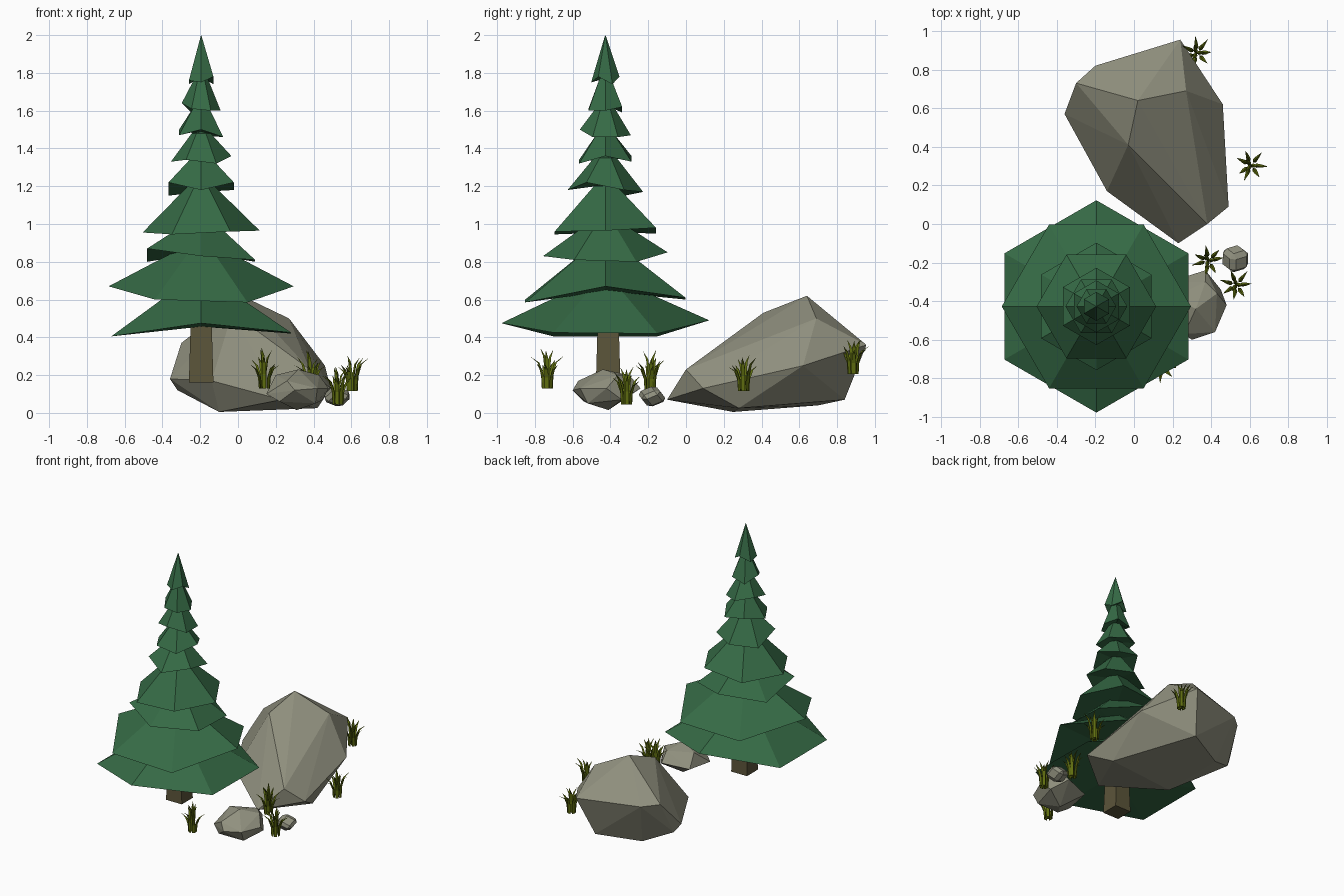
import bpy, bmesh, random
from math import sin, cos, pi, radians
from mathutils import Vector, Matrix, Euler

if "Cube" in bpy.data.objects:
    bpy.data.objects.remove(bpy.data.objects["Cube"])

random.seed(4)


def material(name, rgb):
    m = bpy.data.materials.new(name)
    m.diffuse_color = (*rgb, 1)
    m.use_nodes = True
    m.node_tree.nodes["Principled BSDF"].inputs["Base Color"].default_value = m.diffuse_color
    return m


GREEN = material("needle_green", (0.036, 0.145, 0.06))
BARK = material("bark_brown", (0.105, 0.09, 0.042))
STONE = material("stone", (0.28, 0.28, 0.21))
GRASS = material("grass_green", (0.115, 0.155, 0.005))


def finish(bm, name, mat):
    bmesh.ops.recalc_face_normals(bm, faces=bm.faces)
    mesh = bpy.data.meshes.new(name)
    bm.to_mesh(mesh)
    bm.free()
    mesh.materials.append(mat)
    ob = bpy.data.objects.new(name, mesh)
    bpy.context.collection.objects.link(ob)
    return ob


def bridge(bm, a, b):
    n = len(a)
    for i in range(n):
        bm.faces.new((a[i], a[(i + 1) % n], b[(i + 1) % n], b[i]))


def fan(bm, ring, tip):
    v = bm.verts.new(tip)
    for i in range(len(ring)):
        bm.faces.new((ring[i], ring[(i + 1) % len(ring)], v))


TX, TY = -0.195, -0.427


# Hexagonal branch tier: drooping rim, sloping top, recessed underside
def tier(name, r, phase, rim_z, r_top, z_top):
    bm = bmesh.new()
    rim, top = [], []
    for i in range(6):
        a = radians(phase + 60 * i)
        rim.append(bm.verts.new((TX + r * cos(a), TY + r * sin(a), rim_z[i])))
        top.append(bm.verts.new((TX + r_top * cos(a), TY + r_top * sin(a), z_top)))
    bridge(bm, rim, top)
    mean = sum(rim_z) / 6
    fan(bm, rim, (TX, TY, mean + 0.02))
    fan(bm, top, (TX, TY, z_top + (0.01 if r_top > 0.01 else 0.003)))
    finish(bm, name, GREEN)


# radius, first corner angle, rim heights counter-clockwise, top radius, top height
TIERS = [
    (0.55, 30, (.42, .49, .405, .405, .475, .425), .10, .69),
    (0.49, 0, (.67, .61, .60, .67, .60, .585), .09, .88),
    (0.33, 30, (.80, .85, .80, .87, .83, .81), .08, 1.01),
    (0.31, 0, (.965, .98, .95, .955, .945, .96), .07, 1.20),
    (0.20, 30, (1.18, 1.17, 1.15, 1.22, 1.18, 1.22), .06, 1.35),
    (0.16, 0, (1.36, 1.33, 1.36, 1.33, 1.34, 1.32), .05, 1.48),
    (0.135, 30, (1.46, 1.47, 1.50, 1.47, 1.50, 1.46), .045, 1.62),
    (0.103, 0, (1.60, 1.62, 1.59, 1.64, 1.61, 1.60), .035, 1.77),
    (0.075, 30, (1.74, 1.78, 1.74, 1.76, 1.75, 1.78), .002, 1.997),
]
for k, t in enumerate(TIERS):
    tier(f"branch_tier_{k + 1}", *t)

# Square tapering trunk
bm = bmesh.new()
rings = [[bm.verts.new((TX + sx * h, TY + 0.015 + sy * h, z))
          for sx, sy in ((1, 1), (-1, 1), (-1, -1), (1, -1))]
         for h, z in ((.065, .16), (.055, .5), (.025, 1.25))]
bridge(bm, rings[0], rings[1])
bridge(bm, rings[1], rings[2])
bm.faces.new(rings[0])
bm.faces.new(rings[2])
finish(bm, "trunk", BARK)


# Faceted rocks: convex hulls of a few corner points
def rock(name, pts):
    bm = bmesh.new()
    for p in pts:
        bm.verts.new(p)
    bmesh.ops.convex_hull(bm, input=bm.verts)
    loose = [v for v in bm.verts if not v.link_faces]
    bmesh.ops.delete(bm, geom=loose, context='VERTS')
    finish(bm, name, STONE)


rock("large_rock", [
    (.02, .64, .62), (-.03, .41, .53), (.27, .69, .50), (.24, .955, .36),
    (-.20, .82, .36), (-.30, .73, .37), (-.36, .57, .18), (-.14, .17, .17),
    (.23, -.10, .07), (.38, 0, .23), (.49, .09, .13), (.46, .62, .25),
    (-.10, .25, .005), (.42, .28, .025), (.16, .84, .07), (-.13, .70, .04),
    (-.32, .60, .12)])
rock("small_rock", [
    (.32, -.44, .23), (.43, -.36, .20), (.37, -.30, .20), (.20, -.38, .20),
    (.48, -.42, .13), (.42, -.56, .13), (.30, -.60, .12), (.15, -.50, .10),
    (.37, -.24, .13), (.18, -.30, .11), (.45, -.34, .07), (.31, -.41, .015),
    (.41, -.52, .05), (.22, -.54, .06), (.26, -.57, .17)])

# Pebble: chamfered tilted cube
bm = bmesh.new()
bmesh.ops.create_cube(bm, size=1.16, matrix=Euler((.6, .5, .3)).to_matrix().to_4x4())
bmesh.ops.bevel(bm, geom=bm.verts[:] + bm.edges[:], offset=.25, segments=1, affect='EDGES')
for v in bm.verts:
    v.co = Vector((.525 + .098 * v.co.x, -.18 + .096 * v.co.y, .087 + .07 * v.co.z))
finish(bm, "pebble", STONE)


# Grass tufts: three-sided blades bending outward to a tip
def tuft(name, x, y, z):
    bm = bmesh.new()
    for i in range(10):
        outer = i < 7
        a = 2 * pi / (7 if outer else 3) * i + random.uniform(-.2, .2)
        d = Vector((cos(a), sin(a), 0))
        s = Vector((-sin(a), cos(a), 0))
        h = random.uniform(.12, .18) if outer else random.uniform(.17, .22)
        outs = (.028, .032, .05, random.uniform(.075, .095)) if outer else (.008, .01, .02, .04)
        prev = None
        for w, out, up in ((.010, outs[0], 0), (.011, outs[1], .45), (.009, outs[2], .8)):
            c = Vector((x, y, z + h * up)) + d * out
            ring = [bm.verts.new(c + o) for o in (s * w, -s * w, -d * w)]
            if prev:
                bridge(bm, prev, ring)
            else:
                bm.faces.new(ring)
            prev = ring
        fan(bm, prev, Vector((x, y, z + h)) + d * outs[3])
    finish(bm, name, GRASS)


for k, p in enumerate([(.14, -.735, .13), (.53, -.315, .045), (.385, -.19, .12),
                       (.605, .305, .115), (.325, .885, .205)]):
    tuft(f"grass_tuft_{k + 1}", *p)
